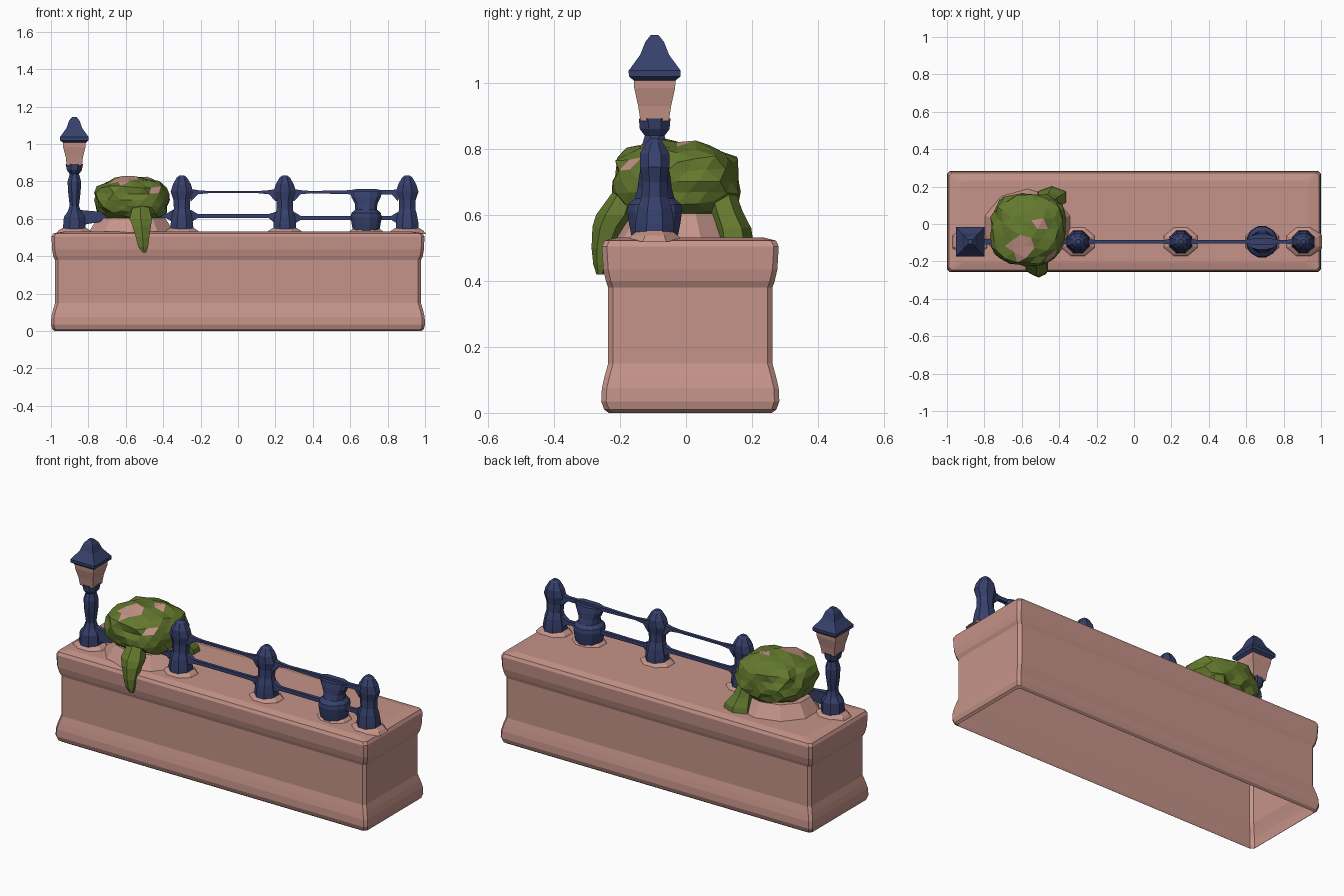
import bpy, bmesh, math, random
from mathutils import Vector

random.seed(4)


def material(name, rgb):
    m = bpy.data.materials.new(name)
    m.diffuse_color = (*rgb, 1)
    return m


STONE = material("pink_stone", (0.56, 0.295, 0.25))
IRON = material("navy_iron", (0.037, 0.052, 0.15))
LEAF = material("leaf_green", (0.125, 0.19, 0.027))


def finish(name, bm, *mats):
    bmesh.ops.recalc_face_normals(bm, faces=bm.faces[:])
    me = bpy.data.meshes.new(name)
    bm.to_mesh(me)
    bm.free()
    for m in mats:
        me.materials.append(m)
    ob = bpy.data.objects.new(name, me)
    bpy.context.collection.objects.link(ob)
    return ob


def ngon(n):
    """Unit outline; n = 4 gives a full axis-aligned square."""
    k = math.sqrt(2) if n == 4 else 1 / math.cos(math.pi / n)
    return [(k * math.cos((i + .5) * math.tau / n), k * math.sin((i + .5) * math.tau / n))
            for i in range(n)]


def skin(name, rings, mat, cap_start=True, cap_end=True):
    """Bridge a stack of point rings."""
    bm = bmesh.new()
    vs = [[bm.verts.new(p) for p in r] for r in rings]
    n = len(vs[0])
    for a, b in zip(vs, vs[1:]):
        for i in range(n):
            j = (i + 1) % n
            bm.faces.new((a[i], a[j], b[j], b[i]))
    if cap_start:
        bm.faces.new(vs[0][::-1])
    if cap_end:
        bm.faces.new(vs[-1])
    return finish(name, bm, mat)


def column(name, x, y, prof, n, mat):
    """Upright part from (z, half_x, half_y, shift_x, shift_y) rows."""
    rings = []
    for row in prof:
        z, hx, hy, dx, dy = (*row, 0, 0)[:5] if len(row) < 5 else row
        rings.append([(x + dx + hx * u, y + dy + hy * v, z) for u, v in ngon(n)])
    return skin(name, rings, mat)


def rail(name, stations, y, mat):
    """Horizontal bar along x from (x, z, half_y, half_z) rows."""
    return skin(name, [[(x, y + hy * u, z + hz * v) for u, v in ngon(4)]
                       for x, z, hy, hz in stations], mat)


# Plinth: moulded block with chamfered corners, hollow and open underneath
CY = 0.013


def plinth_ring(z, hx, hy, c=0.015):
    q = [(hx, hy - c), (hx - c, hy), (-hx + c, hy), (-hx, hy - c),
         (-hx, -hy + c), (-hx + c, -hy), (hx - c, -hy), (hx, -hy + c)]
    return [(x, y + CY, z) for x, y in q]


skin("plinth", [plinth_ring(*r) for r in [
    (0.0, 0.98, 0.247), (0.01, 0.993, 0.261), (0.035, 1.0, 0.27), (0.075, 0.998, 0.268),
    (0.11, 0.99, 0.26), (0.15, 0.978, 0.249), (0.38, 0.978, 0.249), (0.40, 0.988, 0.256),
    (0.435, 0.994, 0.264), (0.505, 0.997, 0.268), (0.522, 0.988, 0.26), (0.532, 0.93, 0.22)]],
    STONE, cap_start=False)

FY = -0.095
POSTS = (-0.3, 0.25, 0.905)
LAMP_X, URN_X = -0.875, 0.685

# Low stone mounds under the uprights and the bush
for x in (*POSTS, LAMP_X, URN_X):
    column("stone_footing", x, FY, [(0.52, 0.10, 0.085), (0.538, 0.085, 0.07), (0.553, 0.06, 0.05)], 8, STONE)
column("bush_bed", -0.57, -0.02, [(0.52, 0.235, 0.205), (0.55, 0.215, 0.185), (0.605, 0.18, 0.15)], 10, STONE)

# Fence posts
for x in POSTS:
    column("fence_post", x, FY, [
        (0.535, 0.062, 0.06), (0.575, 0.06, 0.058), (0.62, 0.052, 0.052), (0.655, 0.043, 0.04),
        (0.70, 0.045, 0.038), (0.745, 0.06, 0.045), (0.785, 0.048, 0.045), (0.82, 0.028, 0.025),
        (0.832, 0.013, 0.013)], 8, IRON)

# Rails that thicken where they meet an upright
upper, lower = [], [(-0.875, 0.605, 0.02, 0.045), (-0.76, 0.61, 0.012, 0.03), (-0.6, 0.615, 0.007, 0.012)]
for x in sorted((*POSTS, URN_X)):
    for d, hz in ((-0.14, 0.006), (-0.085, 0.011), (-0.05, 0.032), (0.05, 0.032), (0.085, 0.011), (0.14, 0.006)):
        if x > 0.6 and abs(d) > 0.1:
            continue
        if not (x < 0 and d < 0) and not (x > 0.9 and d > 0):
            upper.append((x + d, 0.743 - max(0, hz - 0.01) * 0.7, 0.007 + hz * 0.3, hz))
        if not (x > 0.9 and d > 0):
            zl = 0.615 if x + d < 0.2 else 0.605
            lower.append((x + d, zl, 0.007 + hz * 0.3, max(hz, 0.01)))
rail("upper_rail", upper, FY, IRON)
rail("lower_rail", lower, FY, IRON)

# Urn in the fence
column("fence_urn", URN_X, FY, [
    (0.535, 0.07, 0.07), (0.575, 0.078, 0.078), (0.61, 0.083, 0.083), (0.632, 0.078, 0.08),
    (0.65, 0.058, 0.06), (0.68, 0.06, 0.052), (0.715, 0.078, 0.048), (0.745, 0.084, 0.042)], 12, IRON)

# Lamp: post, pale lantern, square roof
column("lamp_post", LAMP_X, FY, [
    (0.535, 0.062, 0.06), (0.61, 0.056, 0.056), (0.64, 0.035, 0.04), (0.67, 0.025, 0.03),
    (0.75, 0.034, 0.042), (0.80, 0.036, 0.042), (0.84, 0.025, 0.03), (0.86, 0.04, 0.045),
    (0.892, 0.046, 0.048)], 8, IRON)
column("lantern", LAMP_X, FY, [(0.885, 0.041, 0.043), (0.93, 0.046, 0.05), (0.985, 0.06, 0.062),
                              (1.02, 0.062, 0.064)], 4, STONE)
column("lamp_roof", LAMP_X, FY, [
    (1.008, 0.062, 0.064), (1.02, 0.077, 0.078), (1.037, 0.077, 0.079), (1.085, 0.042, 0.044),
    (1.125, 0.028, 0.028), (1.145, 0.012, 0.012)], 4, IRON)

# Bush: rough boxy ball with a few pale spots
bm = bmesh.new()
bmesh.ops.create_icosphere(bm, subdivisions=3, radius=1)
dirs = [Vector(d).normalized() for d in ((-0.2, -0.5, 0.85), (0.6, -0.75, 0.35), (0.3, 0.1, 0.95))]
limits = (0.95, 0.985, 0.99)
for f in bm.faces:
    c = f.calc_center_median().normalized()
    f.material_index = int(any(c.dot(d) > l for d, l in zip(dirs, limits)))
for v in bm.verts:
    p = v.co
    r = sum(abs(t) ** 2.6 for t in p) ** (-1 / 2.6) * random.uniform(0.91, 1.04)
    v.co = (-0.565 + p.x * r * 0.203, -0.027 + p.y * r * 0.198, 0.702 + p.z * r * 0.125)
finish("bush", bm, LEAF, STONE)

# Trailing leaves at front and back
column("front_leaf", 0, 0, [
    (0.68, 0.04, 0.03, -0.52, -0.18), (0.60, 0.06, 0.05, -0.52, -0.215), (0.565, 0.05, 0.042, -0.515, -0.235),
    (0.50, 0.036, 0.028, -0.51, -0.254), (0.45, 0.026, 0.02, -0.507, -0.258), (0.42, 0.01, 0.01, -0.5, -0.26)],
    6, LEAF)
column("back_leaf", 0, 0, [
    (0.525, 0.078, 0.05, -0.44, 0.145), (0.56, 0.072, 0.05, -0.44, 0.14), (0.61, 0.05, 0.045, -0.455, 0.12),
    (0.68, 0.04, 0.04, -0.47, 0.10)], 6, LEAF)
